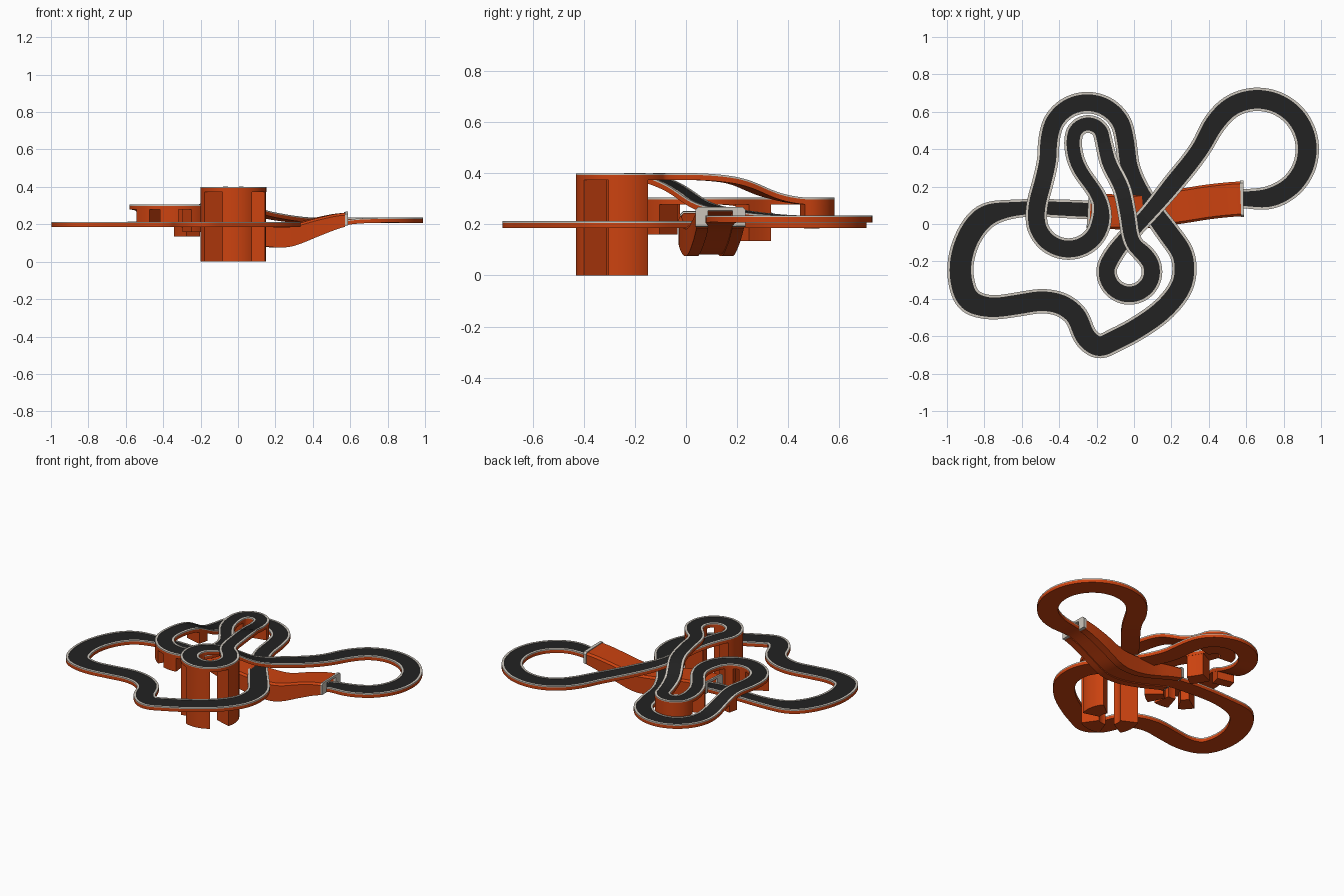
import bpy
import bmesh
from math import cos, sin, pi, radians
from mathutils import Vector

cube = bpy.data.objects.get("Cube")
if cube:
    bpy.data.objects.remove(cube, do_unlink=True)

STEPS = 10                              # samples between two control points
KERB, SLAB = .013, .027                 # kerb width, deck thickness
NARROW, MEDIUM, WIDE = .1, .115, .13    # track widths
GROUND, RAISED, TOP = .213, .305, .4    # levels of the road


def make_material(name, color):
    material = bpy.data.materials.new(name)
    material.use_nodes = True
    material.diffuse_color = (*color, 1)
    shader = material.node_tree.nodes["Principled BSDF"]
    shader.inputs["Base Color"].default_value = (*color, 1)
    shader.inputs["Roughness"].default_value = .7
    return material


asphalt = make_material("asphalt", (.016, .016, .016))
kerb_grey = make_material("kerb_grey", (.6, .56, .5))
orange = make_material("orange", (.6, .055, .005))

controls = []       # x, y, height and width along the circuit
sections = {}       # name: first control point and number of spans


def arc(x, y, radius, start, end):
    spans = round(abs(end - start) / 30)
    angles = [radians(start + (end - start) * i / spans) for i in range(spans + 1)]
    return [(x + radius * cos(a), y + radius * sin(a)) for a in angles]


def add(name, width, path, height, end_height=None):
    """Add a section of the circuit, level unless it has an end height."""
    spans = len(path) - 1
    rise = 0 if end_height is None else end_height - height
    sections[name] = (len(controls), spans)
    for i, (x, y) in enumerate(path):
        controls.append(Vector((x, y, height + rise * i / spans, width)))


# Circuit in driving order: east loop, climb, ring, bridge and hairpin
add("east_loop", .125, arc(.66, .4, .268, -75, 150), .235)
add("ramp_foot", MEDIUM, [(.36, .41), (.2, .205)], .235, .255)
add("ramp_head", NARROW, [(.085, .065), (-.02, -.05)], .285, .36)
add("ring", .11, arc(-.025, -.255, .122, 140, 410), TOP)
add("bridge", NARROW, [(0, -.11), (-.035, .05)], TOP)
add("bridge_descent", NARROW, [(-.065, .19), (-.135, .33)], .385, .33)
add("hairpin", .095, arc(-.245, .455, .08, 0, 180), RAISED)
add("hairpin_exit", .095, [(-.305, .32), (-.18, .12)], RAISED)

# West loop, drop to ground level and the long outer lap
add("west_loop", MEDIUM, arc(-.35, .04, .175, -5, -190), RAISED)
add("west_descent", MEDIUM, [(-.485, .23), (-.46, .35)], .295, .235)
add("north_bend", MEDIUM, arc(-.25, .445, .205, 180, 0), GROUND)
add("north_exit", MEDIUM, [(-.025, .3), (.05, .14)], GROUND)
add("south_east_bend", WIDE, arc(.02, -.24, .252, 50, -50), GROUND)
add("south_point", WIDE, [(.03, -.55), (-.1, -.62), (-.19, -.655), (-.255, -.61)], GROUND)
add("south_kink", WIDE, [(-.31, -.49), (-.38, -.435), (-.48, -.412)], GROUND)
add("south_straight", WIDE, [(-.62, -.43), (-.78, -.445)], GROUND)
add("far_west_bend", .14, [(-.88, -.41), (-.928, -.28), (-.9, -.1), (-.8, .04)], GROUND)

# Sunken road through the tunnel
add("tunnel_approach", NARROW, [(-.65, .08), (-.35, .08)], GROUND)
add("tunnel_down", NARROW, [(-.24, .075), (-.05, .063), (.14, .08)], .207, .115)
add("tunnel_up", NARROW, [(.25, .095), (.41, .12), (.57, .135)], .11, .222)


def spline(points):
    """Closed Hermite spline with chord-weighted tangents."""
    following = points[1:] + points[:1]
    chord = [(b - a).length for a, b in zip(points, following)]
    slope = [(b - a) / c for a, b, c in zip(points, following, chord)]
    tangent = [(slope[i - 1] * chord[i] + slope[i] * chord[i - 1]) / (chord[i] + chord[i - 1])
               for i in range(len(points))]
    leaving = tangent[1:] + tangent[:1]
    result = []
    for a, b, c, out, into in zip(points, following, chord, tangent, leaving):
        for k in range(STEPS):
            t = k / STEPS
            result.append(a.lerp(b, t * t * (3 - 2 * t))
                          + out * c * t * (1 - t) ** 2 - into * c * t * t * (1 - t))
    return result


track = spline(controls)
for _ in range(8):
    track = [(track[i - 1] + p * 2 + track[(i + 1) % len(track)]) / 4
             for i, p in enumerate(track)]


def sweep(name, material, profile, start=0, end=None):
    """Sweep profile(point, t), a ring of (sideways, height), along the track."""
    closed = end is None
    total = len(track)
    span = range(total) if closed else range(start, end + 1)
    bm = bmesh.new()
    rings = []
    for i in span:
        p = track[i % total]
        ahead = (track[(i + 1) % total] - track[(i - 1) % total]).to_2d().normalized()
        t = (i - span[0]) / (len(span) - 1)
        rings.append([bm.verts.new((p.x - ahead.y * u, p.y + ahead.x * u, z))
                      for u, z in profile(p, t)])
    pairs = list(zip(rings, rings[1:]))
    if closed:
        pairs.append((rings[-1], rings[0]))
    else:
        bm.faces.new(rings[0])
        bm.faces.new(rings[-1])
    for a, b in pairs:
        for k in range(len(a)):
            bm.faces.new((a[k - 1], a[k], b[k], b[k - 1]))
    bmesh.ops.recalc_face_normals(bm, faces=bm.faces)
    mesh = bpy.data.meshes.new(name)
    bm.to_mesh(mesh)
    bm.free()
    mesh.materials.append(material)
    obj = bpy.data.objects.new(name, mesh)
    bpy.context.collection.objects.link(obj)
    bpy.ops.object.select_all(action="DESELECT")
    obj.select_set(True)
    bpy.context.view_layer.objects.active = obj
    bpy.ops.object.shade_smooth_by_angle(angle=radians(35))


def box(left, right, bottom, top):
    return [(left, bottom), (right, bottom), (right, top), (left, top)]


# Deck, road surface and kerbs around the whole circuit
sweep("track_deck", orange,
      lambda p, t: box(-p.w / 2, p.w / 2, p.z - SLAB, p.z - .007))
sweep("road_surface", asphalt,
      lambda p, t: box(KERB - p.w / 2, p.w / 2 - KERB, p.z - .008, p.z - .002))
sweep("left_kerb", kerb_grey,
      lambda p, t: box(p.w / 2 - KERB, p.w / 2, p.z - .007, p.z))
sweep("right_kerb", kerb_grey,
      lambda p, t: box(-p.w / 2, KERB - p.w / 2, p.z - .007, p.z))


def add_supports(section, foot, start, run, count=1, pitch=0):
    """Stand evenly spaced walls under a section, placed by fractions of its length."""
    begin, spans = sections[section]
    for k in range(count):
        low = start + k * pitch
        ends = [(begin + spans * f) * STEPS for f in (low, low + run)]
        sweep(f"{section}_support", orange,
              lambda p, t: box(.001 - p.w / 2, p.w / 2 - .001, foot, p.z - .02),
              round(ends[0]), round(ends[1]))


# Support walls below the raised road
add_supports("ring", 0, .06, .2, 3, .35)
add_supports("hairpin", .2, .02, .96)
add_supports("hairpin_exit", .135, 0, .5)
add_supports("west_loop", .16, .18, .14)
add_supports("west_loop", .19, .42, .13, 2, .22)
add_supports("west_descent", .19, 0, .5)


def shell(half, rise, depth, bulge):
    """Profile of an inverted channel with a chamfered, bulging roof."""
    def profile(p, t):
        roof, floor = p.z + rise + bulge * sin(pi * t), p.z - depth
        inner = p.w / 2 - .003
        right = [(half - .012, roof), (half, roof - .012), (half, floor),
                 (inner, floor), (inner, roof - .015)]
        return right + [(-u, z) for u, z in reversed(right)]
    return profile


# Tunnel shell with pale frames around both mouths
entry = sections["tunnel_down"][0] * STEPS
leave = sum(sections["tunnel_up"]) * STEPS
sweep("tunnel_shell", orange, shell(.093, .04, .034, .045), entry, leave)
for label, at in (("entry", entry - 1), ("exit", leave)):
    sweep(f"tunnel_{label}_frame", kerb_grey, shell(.098, .045, .03, 0), at, at + 1)
